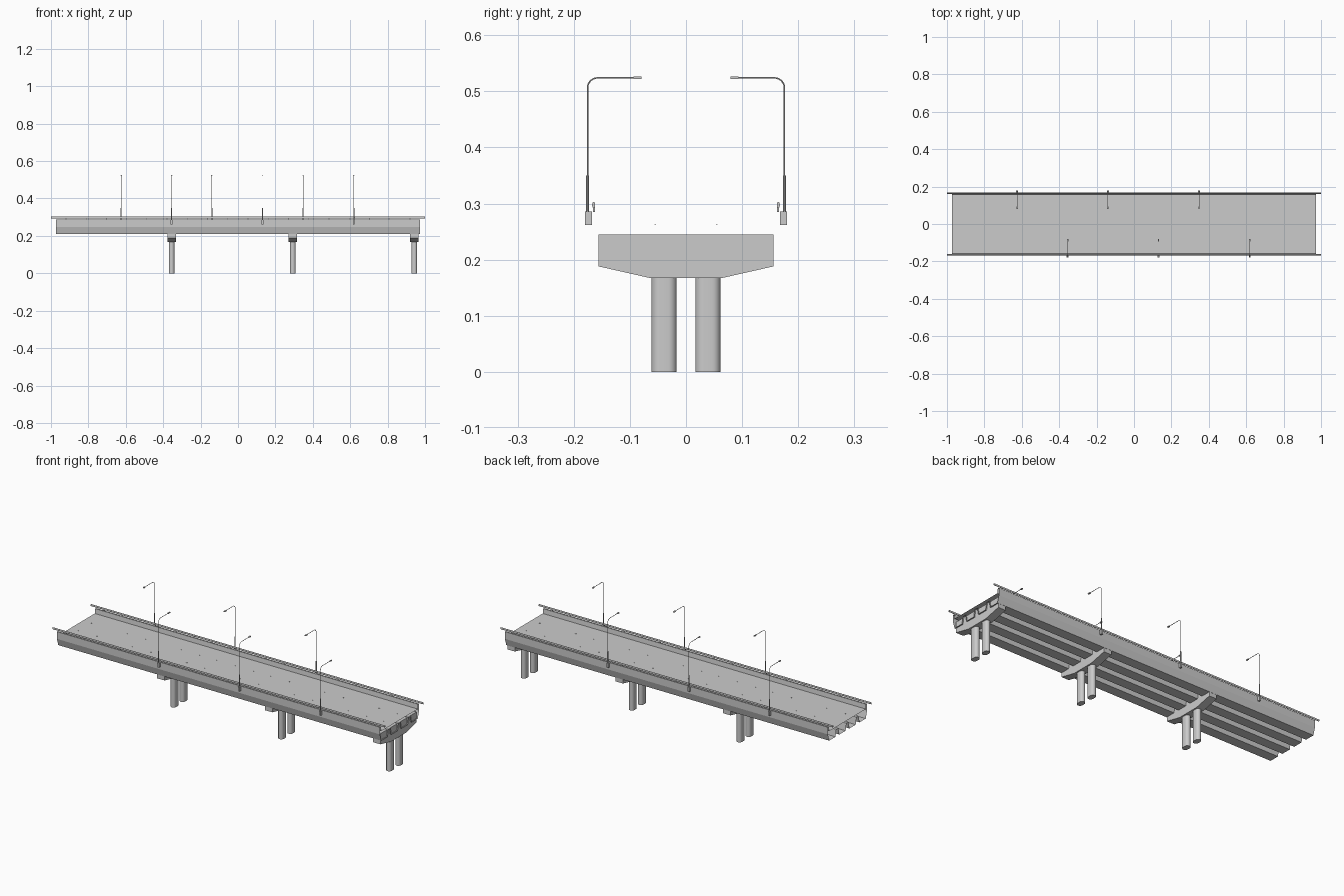
import bpy, bmesh, math
from mathutils import Vector

if "Cube" in bpy.data.objects:
    bpy.data.objects.remove(bpy.data.objects["Cube"])


def make_object(name, bm, smooth=False):
    bmesh.ops.recalc_face_normals(bm, faces=bm.faces)
    me = bpy.data.meshes.new(name)
    bm.to_mesh(me)
    bm.free()
    ob = bpy.data.objects.new(name, me)
    bpy.context.collection.objects.link(ob)
    if smooth:
        bpy.ops.object.select_all(action='DESELECT')
        ob.select_set(True)
        bpy.context.view_layer.objects.active = ob
        bpy.ops.object.shade_smooth_by_angle(angle=math.radians(35))
    return ob


def loft(bm, rings, caps=True):
    """Join equal-length closed rings of points into a tube."""
    loops = [[bm.verts.new(p) for p in r] for r in rings]
    n = len(loops[0])
    for a, b in zip(loops, loops[1:]):
        for i in range(n):
            bm.faces.new((a[i], a[(i + 1) % n], b[(i + 1) % n], b[i]))
    if caps:
        bm.faces.new(loops[0])
        bm.faces.new(loops[-1])


def extrude_x(bm, profile, x0, x1, caps=True):
    loft(bm, [[(x, y, z) for y, z in profile] for x in (x0, x1)], caps)


def box(bm, x0, x1, y0, y1, z0, z1):
    y0, y1 = sorted((y0, y1))
    extrude_x(bm, [(y0, z0), (y1, z0), (y1, z1), (y0, z1)], x0, x1)


def tube_yz(bm, x, path, r, n=8):
    """Sweep a circle along a path lying in a plane of constant x."""
    rings = []
    for i, p in enumerate(path):
        a, b = path[max(i - 1, 0)], path[min(i + 1, len(path) - 1)]
        t = Vector((0, b[0] - a[0], b[1] - a[1])).normalized()
        side = t.cross(Vector((1, 0, 0)))
        rings.append([Vector((x, *p)) + r * (math.cos(k * math.tau / n) * Vector((1, 0, 0))
                      + math.sin(k * math.tau / n) * side) for k in range(n)])
    loft(bm, rings)


# Deck: one open-ended section with four trough girders and two parapets
L, DECK, SLAB, BOTTOM, TOP = 0.972, 0.262, 0.248, 0.21, 0.287
outline = [(-0.157, DECK), (-0.160, TOP), (-0.168, TOP), (-0.168, SLAB)]
for c in (-0.130, -0.0433, 0.0433, 0.130):
    if c > -0.1:
        outline.append((c - 0.034, SLAB))
    outline += [(c - 0.027, BOTTOM), (c + 0.027, BOTTOM)]
    if c < 0.1:
        outline.append((c + 0.034, SLAB))
outline += [(0.168, SLAB), (0.168, TOP), (0.160, TOP), (0.157, DECK)]
bm = bmesh.new()
extrude_x(bm, outline, -L, L, caps=False)
make_object("bridge_deck", bm)

# Piers: tapered cap on two rounded columns
cap = [(-0.156, 0.245), (-0.156, 0.188), (-0.063, 0.167),
       (0.063, 0.167), (0.156, 0.188), (0.156, 0.245)]
for i, px in enumerate((-0.355, 0.293, 0.943)):
    bm = bmesh.new()
    extrude_x(bm, cap, px - 0.0225, px + 0.0225)
    make_object(f"pier_cap_{i + 1}", bm)
    bm = bmesh.new()
    for cy in (-0.039, 0.039):
        ring = []
        for k in range(26):
            # half circles joined by short straight sides
            a = math.pi * (k % 13) / 12 + (math.pi if k > 12 else 0)
            off = 0.0075 if k < 13 else -0.0075
            ring.append((px + 0.015 * math.cos(a), cy + off + 0.015 * math.sin(a)))
        loft(bm, [[(x, y, z) for x, y in ring] for z in (0, 0.167)])
    make_object(f"pier_columns_{i + 1}", bm, smooth=True)

# Railings: oval rail on short posts along each parapet
for s, side in ((-1, "front"), (1, "back")):
    bm = bmesh.new()
    oval = [(s * 0.1645 + 0.0028 * math.cos(k * math.tau / 12),
             0.2975 + 0.0055 * math.sin(k * math.tau / 12)) for k in range(12)]
    extrude_x(bm, oval, -1, 1)
    make_object(f"{side}_handrail", bm, smooth=True)
    bm = bmesh.new()
    for k in range(18):
        x = -0.92 + k * 0.1082
        box(bm, x - 0.002, x + 0.002, s * 0.162, s * 0.166, TOP - 0.002, 0.297)
    make_object(f"{side}_rail_posts", bm)

# Road studs
bm = bmesh.new()
for y in (-0.055, 0.055):
    for k in range(18):
        x = -0.92 + k * 0.1082
        box(bm, x - 0.003, x + 0.003, y - 0.0015, y + 0.0015, DECK - 0.0005, DECK + 0.001)
make_object("road_studs", bm)

# Street lamps: bracket, thick lower pole, curved upper pole and lamp head
for s, side, xs in ((-1, "front", (-0.355, 0.131, 0.619)),
                    (1, "back", (-0.625, -0.14, 0.348))):
    for i, x in enumerate(xs):
        bm = bmesh.new()
        box(bm, x - 0.005, x + 0.005, s * 0.1675, s * 0.180, 0.262, 0.286)
        make_object(f"{side}_lamp_bracket_{i + 1}", bm)
        bm = bmesh.new()
        tube_yz(bm, x, [(s * 0.1755, 0.285), (s * 0.1755, 0.35)], 0.0027)
        path = [(s * 0.1755, 0.348)]
        for k in range(7):
            a = k * math.pi / 12
            path.append((s * (0.1575 + 0.018 * math.cos(a)), 0.506 + 0.018 * math.sin(a)))
        path.append((s * 0.092, 0.524))
        tube_yz(bm, x, path, 0.0013)
        make_object(f"{side}_lamp_pole_{i + 1}", bm, smooth=True)
        bm = bmesh.new()
        box(bm, x - 0.0035, x + 0.0035, s * 0.0795, s * 0.094, 0.5215, 0.526)
        make_object(f"{side}_lamp_head_{i + 1}", bm)
